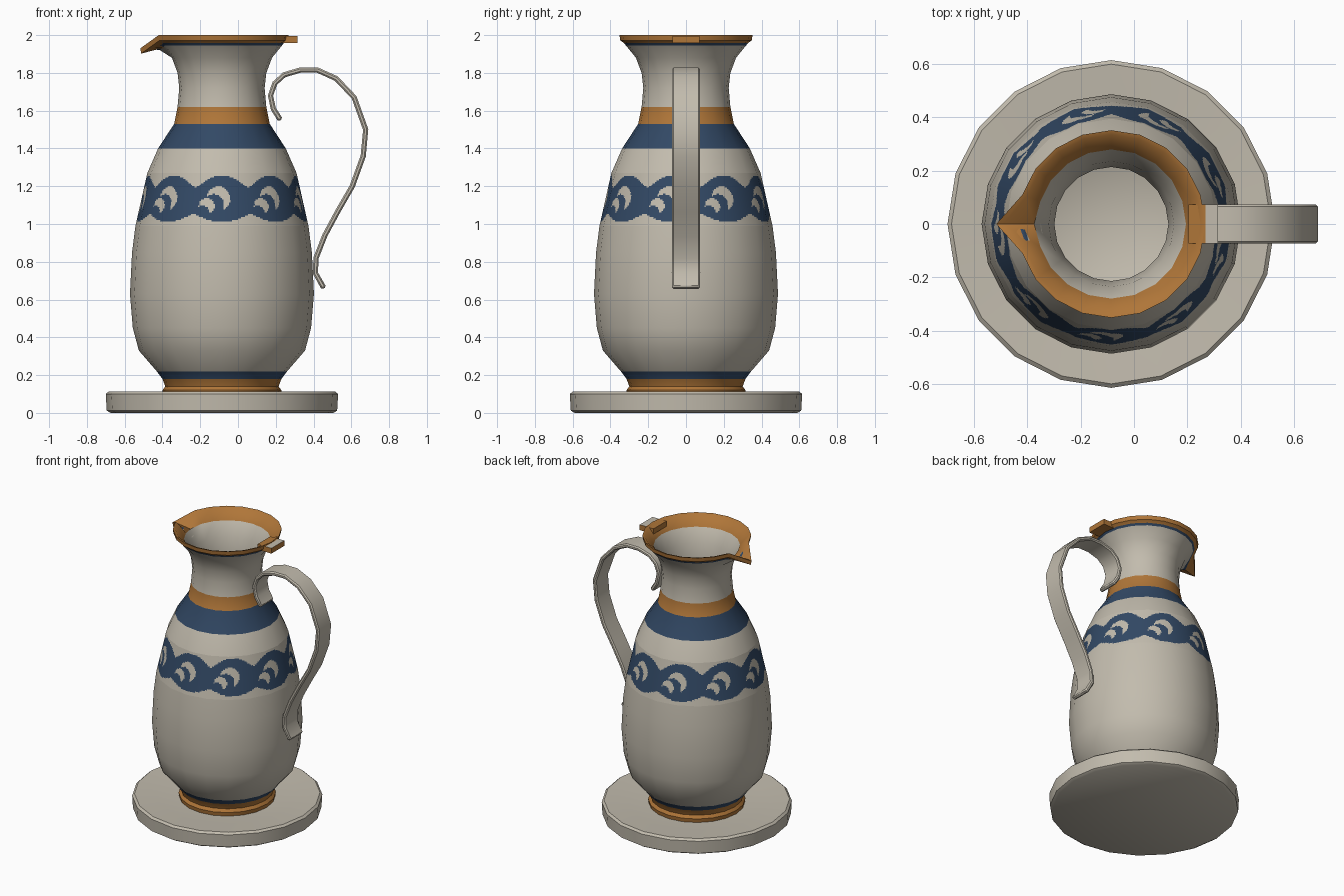
import bpy, bmesh
from math import cos, sin, pi, radians, hypot
from mathutils import Vector

cube = bpy.data.objects.get("Cube")
if cube:
    bpy.data.objects.remove(cube, do_unlink=True)

SIDES = 20
AXIS_X = -0.085          # the jug stands off-centre because of its handle
CREAM, OCHRE, BLUE = 0, 1, 2


def material(name, rgb):
    mat = bpy.data.materials.new(name)
    mat.use_nodes = True
    mat.diffuse_color = (*rgb, 1)
    bsdf = mat.node_tree.nodes["Principled BSDF"]
    bsdf.inputs["Base Color"].default_value = (*rgb, 1)
    bsdf.inputs["Roughness"].default_value = 0.8
    return mat


PALETTE = [
    material("cream_glaze", (0.54, 0.50, 0.42)),
    material("ochre_glaze", (0.43, 0.18, 0.04)),
    material("blue_glaze", (0.032, 0.066, 0.13)),
]


def finish(bm, name, angle=38):
    """Turn a bmesh into a smooth object with sharp edges kept."""
    mesh = bpy.data.meshes.new(name)
    bm.to_mesh(mesh)
    bm.free()
    for mat in PALETTE:
        mesh.materials.append(mat)
    obj = bpy.data.objects.new(name, mesh)
    bpy.context.collection.objects.link(obj)
    if angle:
        bpy.ops.object.select_all(action='DESELECT')
        obj.select_set(True)
        bpy.context.view_layer.objects.active = obj
        bpy.ops.object.shade_smooth_by_angle(angle=radians(angle))
    return obj


def lathe(name, profile):
    """Spin (radius, z, colour above, spout out, spout down) rows."""
    bm = bmesh.new()
    rings = []
    for r, z, _, *spout in profile:
        ring = []
        for i in range(SIDES):
            out, down = spout if spout and i == SIDES // 2 else (0, 0)
            a = 2 * pi * i / SIDES
            ring.append(bm.verts.new((AXIS_X + (r + out) * cos(a),
                                      (r + out) * sin(a), z - down)))
        rings.append(ring)
    for row, low, high in zip(profile, rings, rings[1:]):
        if row[2] is None:
            continue
        for i in range(SIDES):
            j = (i + 1) % SIDES
            face = bm.faces.new((low[i], low[j], high[j], high[i]))
            face.material_index = row[2]
    bmesh.ops.remove_doubles(bm, verts=bm.verts, dist=1e-5)
    return finish(bm, name)


# Round stand
lathe("base_plate", [
    (0, 0, CREAM), (0.59, 0, CREAM), (0.61, 0.012, CREAM),
    (0.615, 0.1, CREAM), (0.6, 0.113, CREAM), (0.45, 0.103, CREAM),
    (0.3, 0.092, CREAM), (0, 0.09, CREAM)])

# Jug: outside upwards, over the lip, then down the inside
BAND_LOW, BAND_HIGH = (0.458, 0.99), (0.395, 1.27)
lathe("jug_body", [
    (0.31, 0.09, OCHRE), (0.315, 0.12, OCHRE), (0.3, 0.14, OCHRE),
    (0.315, 0.18, BLUE), (0.345, 0.22, CREAM), (0.44, 0.33, CREAM),
    (0.472, 0.45, CREAM), (0.487, 0.63, CREAM), (0.476, 0.85, CREAM),
    (*BAND_LOW, None), (*BAND_HIGH, CREAM), (0.338, 1.4, BLUE),
    (0.253, 1.53, OCHRE), (0.235, 1.62, CREAM), (0.226, 1.72, CREAM),
    (0.235, 1.8, CREAM), (0.265, 1.88, CREAM),
    (0.318, 1.945, BLUE, 0.01, 0.025), (0.328, 1.958, OCHRE, 0.02, 0.035),
    (0.348, 1.972, OCHRE, 0.08, 0.07), (0.352, 2.0, OCHRE, 0.08, 0.07),
    (0.335, 1.995, OCHRE, 0.07, 0.06), (0.28, 1.93, CREAM, 0.01, 0.01),
    (0.235, 1.83, CREAM), (0.214, 1.7, CREAM), (0.225, 1.55, CREAM),
    (0.3, 1.4, CREAM), (0.42, 1.0, CREAM), (0.45, 0.63, CREAM),
    (0.38, 0.3, CREAM), (0.25, 0.2, CREAM), (0, 0.2, CREAM)])


# Painted band of nine scrolling lobes, each with two crescent leaves
def in_crescent(x, z, outer, inner):
    (ox, oz, orad), (ix, iz, irad) = outer, inner
    return hypot(x - ox, z - oz) < orad and hypot(x - ix, z - iz) > irad


def band_colour(a, z):
    u = (a / (2 * pi) * 9 + 2.25 + 0.5) % 1 - 0.5
    x, swell = u * 0.3, cos(pi * u)
    if not 1.055 - 0.045 * swell < z < 1.19 + 0.068 * swell:
        return CREAM
    big = in_crescent(x, z, (-0.02, 1.135, 0.064), (-0.046, 1.102, 0.056))
    small = in_crescent(x, z, (-0.082, 1.095, 0.042), (-0.105, 1.065, 0.035))
    return CREAM if big or small else BLUE


def painted_band():
    per_side, rows = 18, 36
    columns = SIDES * per_side
    (r0, z0), (r1, z1) = BAND_LOW, BAND_HIGH
    corners = [Vector((cos(2 * pi * i / SIDES), sin(2 * pi * i / SIDES), 0))
               for i in range(SIDES + 1)]
    bm = bmesh.new()
    grid, normals = [], []
    for k in range(rows + 1):
        t = k / rows
        r, z = r0 + (r1 - r0) * t, z0 + (z1 - z0) * t
        ring = []
        for c in range(columns):
            side, step = divmod(c, per_side)
            p = corners[side].lerp(corners[side + 1], step / per_side)
            ring.append(bm.verts.new((AXIS_X + r * p.x, r * p.y, z)))
            n = p.normalized()
            normals.append(Vector((n.x, n.y, (r0 - r1) / (z1 - z0))).normalized())
        grid.append(ring)
    for k in range(rows):
        z = z0 + (z1 - z0) * (k + 0.5) / rows
        for c in range(columns):
            d = (c + 1) % columns
            face = bm.faces.new((grid[k][c], grid[k][d],
                                 grid[k + 1][d], grid[k + 1][c]))
            face.smooth = True
            face.material_index = band_colour(2 * pi * (c + 0.5) / columns, z)
    obj = finish(bm, "painted_band", angle=None)
    obj.data.normals_split_custom_set_from_vertices(normals)


painted_band()


# Ribbon handle swept along a path in the xz plane
def ribbon(name, path, half_width, half_thick):
    points = [Vector((x, 0, z)) for x, z in path]
    bm = bmesh.new()
    loops = []
    for i, p in enumerate(points):
        along = points[min(i + 1, len(points) - 1)] - points[max(i - 1, 0)]
        off = Vector((-along.z, 0, along.x)).normalized() * half_thick
        wide = Vector((0, half_width, 0))
        loops.append([bm.verts.new(p + s * off + t * wide)
                      for s, t in ((1, 1), (1, -1), (-1, -1), (-1, 1))])
    for a, b in zip(loops, loops[1:]):
        for i in range(4):
            j = (i + 1) % 4
            bm.faces.new((a[i], a[j], b[j], b[i]))
    bm.faces.new(loops[0])
    bm.faces.new(loops[-1])
    bmesh.ops.recalc_face_normals(bm, faces=bm.faces)
    obj = finish(bm, name)
    bevel = obj.modifiers.new("soft_edges", 'BEVEL')
    bevel.width = 0.008
    bevel.segments = 1
    bevel.limit_method = 'ANGLE'
    bevel.angle_limit = radians(50)


ribbon("handle", [
    (0.225, 1.55), (0.187, 1.61), (0.172, 1.68), (0.195, 1.745),
    (0.245, 1.79), (0.33, 1.815), (0.42, 1.815), (0.52, 1.77),
    (0.615, 1.67), (0.676, 1.5), (0.663, 1.36), (0.605, 1.2),
    (0.53, 1.07), (0.46, 0.94), (0.413, 0.82), (0.41, 0.74),
    (0.455, 0.66)], 0.073, 0.014)

# Thumb tab on the rim, its outer top left unpainted
bm = bmesh.new()
bmesh.ops.create_cube(bm, size=1)
for v in bm.verts:
    v.co = Vector((0.26 + v.co.x * 0.11, v.co.y * 0.145, 1.976 + v.co.z * 0.038))
bmesh.ops.bisect_plane(bm, geom=bm.verts[:] + bm.edges[:] + bm.faces[:],
                       plane_co=(0.268, 0, 0), plane_no=(1, 0, 0))
bm.normal_update()
for f in bm.faces:
    unpainted = f.normal.z > 0.9 and f.calc_center_median().x > 0.268
    f.material_index = CREAM if unpainted else OCHRE
finish(bm, "rim_tab", 30)
